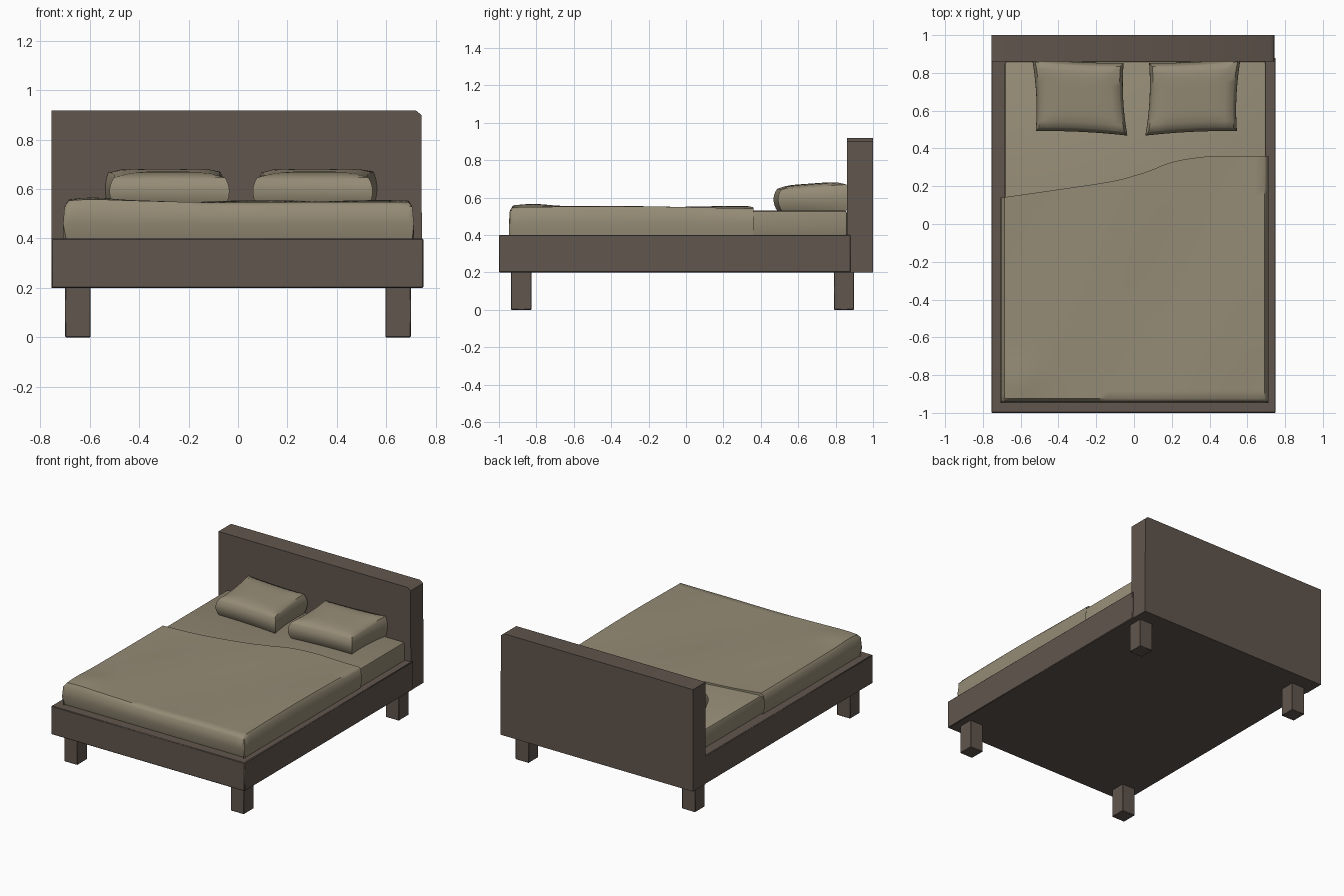
import bpy, bmesh, math
from mathutils import Vector

if "Cube" in bpy.data.objects:
    bpy.data.objects.remove(bpy.data.objects["Cube"])


def material(name, rgb):
    m = bpy.data.materials.new(name)
    m.diffuse_color = (*rgb, 1)
    m.use_nodes = True
    m.node_tree.nodes["Principled BSDF"].inputs["Base Color"].default_value = m.diffuse_color
    return m


BROWN = material("dark brown upholstery", (0.118, 0.092, 0.074))
LINEN = material("beige linen", (0.30, 0.26, 0.18))


def finish(name, bm, mat, angle=40):
    bmesh.ops.recalc_face_normals(bm, faces=bm.faces[:])
    me = bpy.data.meshes.new(name)
    bm.to_mesh(me)
    bm.free()
    me.materials.append(mat)
    ob = bpy.data.objects.new(name, me)
    bpy.context.collection.objects.link(ob)
    bpy.ops.object.select_all(action='DESELECT')
    ob.select_set(True)
    bpy.context.view_layer.objects.active = ob
    bpy.ops.object.shade_smooth_by_angle(angle=math.radians(angle))
    return ob


def box(name, lo, hi, mat, bevel=0.0, segments=2):
    bm = bmesh.new()
    bmesh.ops.create_cube(bm, size=1)
    lo, hi = Vector(lo), Vector(hi)
    for v in bm.verts:
        v.co = Vector(lo[i] + (v.co[i] + 0.5) * (hi[i] - lo[i]) for i in range(3))
    if bevel:
        bmesh.ops.bevel(bm, geom=bm.edges[:], offset=bevel, segments=segments,
                        affect='EDGES', profile=0.5)
    return finish(name, bm, mat)


def skin(bm, rows, closed=False):
    """Join rows of points into a quad sheet and return the vertex rows."""
    vs = [[bm.verts.new(p) for p in r] for r in rows]
    n = len(vs[0])
    for a, b in zip(vs, vs[1:]):
        for i in range(n if closed else n - 1):
            j = (i + 1) % n
            bm.faces.new((a[i], a[j], b[j], b[i]))
    return vs


# Frame, headboard and legs
box("bed_frame", (-0.755, -1, 0.2), (0.75, 0.88, 0.4), BROWN, 0.004, 1)
bm = bmesh.new()
outline = [(-0.755, 0.2), (0.745, 0.2), (0.742, 0.9), (0.72, 0.918), (-0.755, 0.918)]
ends = skin(bm, [[(x, y, z) for x, z in outline] for y in (0.86, 1.0)], closed=True)
for e in ends:
    bm.faces.new(e)
finish("headboard", bm, BROWN)
for side, sx in (("left", -1), ("right", 1)):
    for end, y in (("front", -0.935), ("back", 0.79)):
        x0, x1 = sorted((sx * 0.597, sx * 0.70))
        box(f"{end}_{side}_leg", (x0, y, 0), (x1, y + 0.108, 0.21), BROWN, 0.003, 1)

# Mattress
box("mattress", (-0.685, -0.92, 0.39), (0.70, 0.862, 0.53), LINEN, 0.015)


# Blanket: sheet with gentle wrinkles, hanging down on three sides
def head_edge(x):
    s = 1 / (1 + math.exp(-(x - 0.09) / 0.06))
    return 0.14 + 0.10 * min(1, (x + 0.7) / 0.7) + s * 0.09 + 0.03 * max(0, min(1, (x - 0.1) / 0.3))


def ripple(x, y):
    return (0.004 * math.sin(5 * x + 3 * y) + 0.003 * math.sin(4 * y - 7 * x + 1)
            + 0.012 * math.exp(-((x + 0.6) ** 2 + (y + 0.82) ** 2) / 0.012))


NX, NY = 28, 30
section = [(-0.695, 0.395), (-0.708, 0.46), (-0.702, 0.53)]
section += [(-0.685 + 1.375 * i / NX, 0.548) for i in range(NX + 1)]
section += [(0.705, 0.53), (0.712, 0.46), (0.705, 0.395)]
rows = []
for y, cap in ((-0.93, 0.395), (-0.947, 0.46), (-0.942, 0.53)):
    rows.append([(x, y, min(z, cap)) for x, z in section])
for j in range(NY + 1):
    t = j / NY
    row = []
    for x, z in section:
        y = -0.925 + t * (head_edge(x) + 0.925)
        row.append((x, y, z + (ripple(x, y) if z > 0.54 else 0)))
    rows.append(row)
# turned edge at the head end
rows.append([(x, y, min(z, 0.522)) for x, y, z in rows[-1]])
bm = bmesh.new()
skin(bm, rows)
bmesh.ops.remove_doubles(bm, verts=bm.verts[:], dist=0.0005)
finish("blanket", bm, LINEN, 45)


# Pillows: plump rounded boxes with a front that leans over the mattress
def pillow(name, x0, x1, y0, y1, skew):
    bm = bmesh.new()
    bmesh.ops.create_cube(bm, size=2)
    bmesh.ops.subdivide_edges(bm, edges=bm.edges[:], cuts=9, use_grid_fill=True)
    cx, cy = (x0 + x1) / 2, (y0 + y1) / 2
    hx, hy = (x1 - x0) / 2, (y1 - y0) / 2
    for v in bm.verts:
        a, b, c = v.co
        pinch_x = 1 - 0.05 * (1 - b * b) - 0.07 * c * c
        pinch_y = 1 - 0.04 * (1 - a * a) - 0.10 * c * c
        dome = 1 - 0.22 * max(abs(a), abs(b)) ** 5
        z = 0.597 + (0.078 * dome if c > 0 else 0.068) * c
        z += 0.012 * b * (c + 1) / 2
        v.co = (cx + hx * a * pinch_x + skew * b * 0.01,
                cy + hy * b * pinch_y + skew * a * 0.012, z)
    finish(name, bm, LINEN, 50)


pillow("left_pillow", -0.53, -0.045, 0.48, 0.865, -1)
pillow("right_pillow", 0.07, 0.555, 0.48, 0.865, 1)
